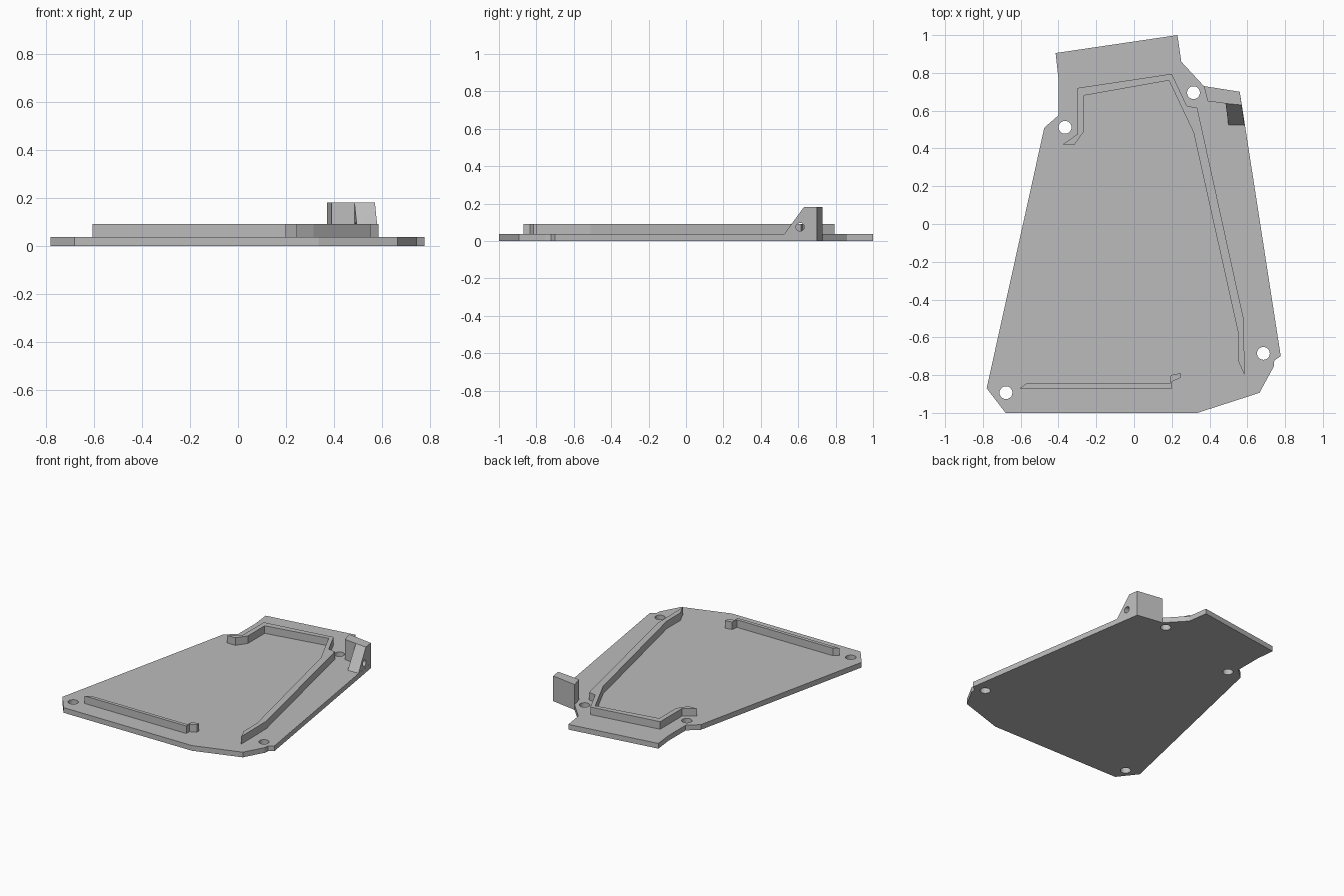
import bpy
import bmesh
from math import pi
from mathutils import Matrix

cube = bpy.data.objects.get("Cube")
if cube:
    bpy.data.objects.remove(cube, do_unlink=True)

PLATE_TOP, RIB_TOP, BRACKET_TOP = 0.037, 0.091, 0.181

grey = bpy.data.materials.new("plain grey")
grey.use_nodes = True
grey.diffuse_color = (0.5, 0.5, 0.5, 1)
grey.node_tree.nodes["Principled BSDF"].inputs["Base Color"].default_value = (0.5, 0.5, 0.5, 1)


def finish(name, bm):
    bmesh.ops.recalc_face_normals(bm, faces=bm.faces)
    mesh = bpy.data.meshes.new(name)
    bm.to_mesh(mesh)
    bm.free()
    mesh.materials.append(grey)
    obj = bpy.data.objects.new(name, mesh)
    bpy.context.collection.objects.link(obj)
    return obj


def prism(name, outline, bottom, top):
    """Extrude a flat outline upwards."""
    bm = bmesh.new()
    face = bm.faces.new([bm.verts.new((x, y, bottom)) for x, y in outline])
    grown = bmesh.ops.extrude_face_region(bm, geom=[face])["geom"]
    verts = [v for v in grown if isinstance(v, bmesh.types.BMVert)]
    bmesh.ops.translate(bm, verts=verts, vec=(0, 0, top - bottom))
    return finish(name, bm)


def drill(obj, centre, radius, depth, turn=Matrix()):
    """Cut a round hole and discard the cutter."""
    bm = bmesh.new()
    bmesh.ops.create_cone(bm, cap_ends=True, segments=32, radius1=radius,
                          radius2=radius, depth=depth,
                          matrix=Matrix.Translation(centre) @ turn)
    cutter = finish("hole_cutter", bm)
    cutter.hide_render = True
    mod = obj.modifiers.new("hole", "BOOLEAN")
    mod.operation, mod.solver, mod.object = "DIFFERENCE", "EXACT", cutter
    bpy.context.view_layer.objects.active = obj
    bpy.ops.object.modifier_apply(modifier=mod.name)
    bpy.data.objects.remove(cutter, do_unlink=True)


# Base plate with four screw holes
plate = prism("base_plate", [
    (-0.68, -1), (0.336, -1), (0.664, -0.894), (0.74, -0.755), (0.743, -0.722),
    (0.777, -0.70), (0.56, 0.70), (0.37, 0.73), (0.25, 0.86), (0.23, 1),
    (-0.415, 0.905), (-0.40, 0.77), (-0.40, 0.575), (-0.475, 0.51),
    (-0.78, -0.87)], 0, PLATE_TOP)
for x, y in [(-0.365, 0.512), (0.315, 0.695), (0.685, -0.685), (-0.678, -0.893)]:
    drill(plate, (x, y, 0), 0.034, 0.2)

# Raised ribs along the back and left, and along the front
prism("long_rib", [
    (-0.38, 0.42), (-0.30, 0.475), (-0.30, 0.72), (0.20, 0.795), (0.28, 0.625),
    (0.335, 0.615), (0.582, -0.51), (0.585, -0.80), (0.55, -0.72), (0.55, -0.57),
    (0.315, 0.485), (0.185, 0.76), (-0.265, 0.68), (-0.265, 0.49),
    (-0.315, 0.42)], PLATE_TOP, RIB_TOP)
prism("front_rib", [
    (-0.605, -0.87), (0.20, -0.87), (0.20, -0.835), (0.245, -0.815),
    (0.245, -0.79), (0.195, -0.80), (0.19, -0.845), (-0.57, -0.845)],
    PLATE_TOP, RIB_TOP)

# Upright bracket with a sloping, drilled gusset
prism("bracket_wall", [
    (0.37, 0.73), (0.39, 0.65), (0.485, 0.638), (0.57, 0.63), (0.56, 0.70)],
    PLATE_TOP, BRACKET_TOP)
bm = bmesh.new()
for x, y in [(0.485, 0.638), (0.57, 0.63)]:
    for z in (PLATE_TOP, BRACKET_TOP):
        bm.verts.new((x, y, z))
for x in (0.50, 0.585):
    bm.verts.new((x, 0.525, PLATE_TOP))
bmesh.ops.convex_hull(bm, input=bm.verts)
gusset = finish("bracket_gusset", bm)
drill(gusset, (0.53, 0.61, 0.075), 0.022, 0.3, Matrix.Rotation(pi / 2, 4, "Y"))
